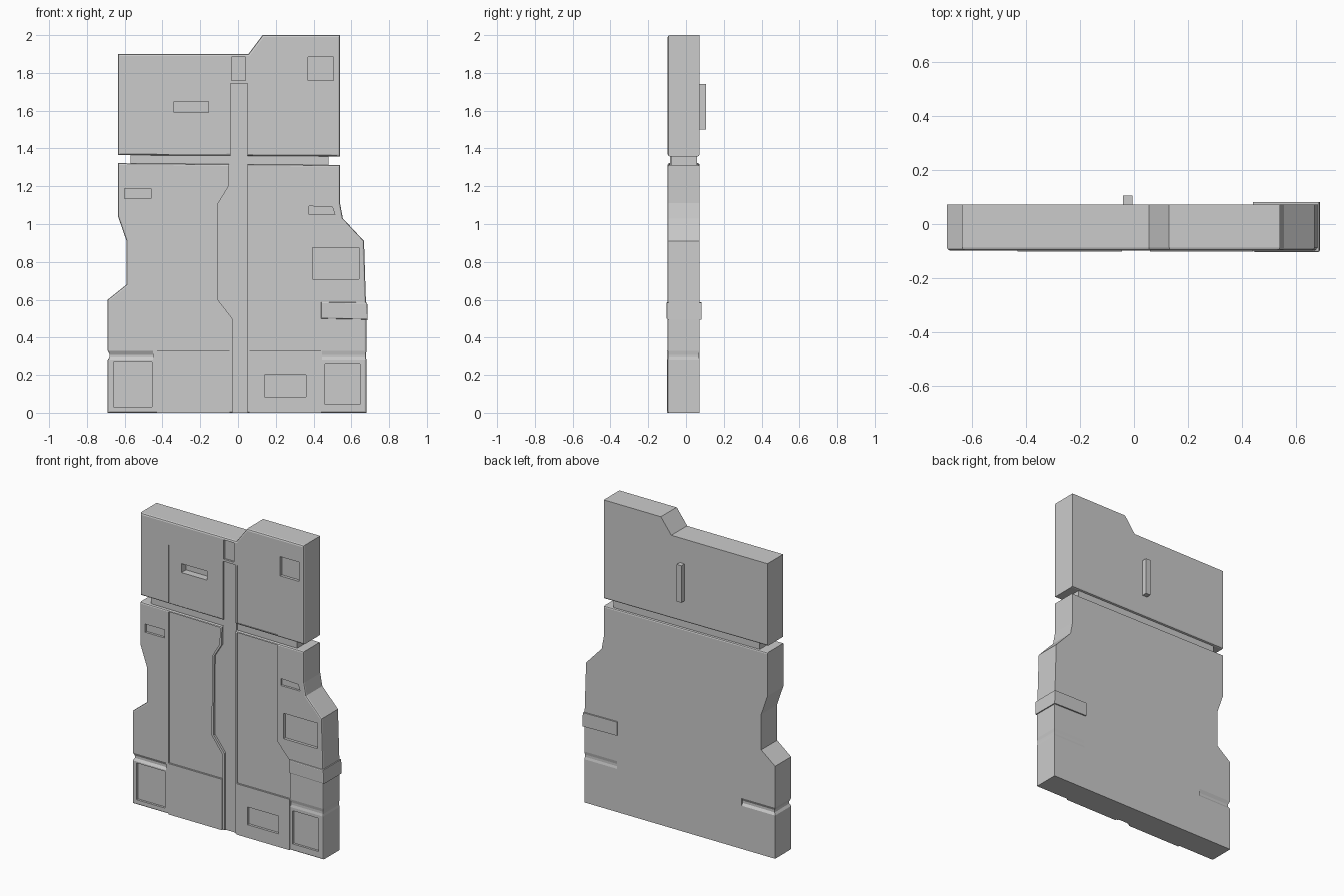
import bpy, bmesh

if "Cube" in bpy.data.objects:
    bpy.data.objects.remove(bpy.data.objects["Cube"])

FRONT, BACK = -0.097, 0.072


def prism(name, pts, y0, y1, bevel=0.0, gap=None):
    """Extrude an x-z outline from y0 to y1, chamfering the front rim and the rim at the gap."""
    bm = bmesh.new()
    face = bm.faces.new([bm.verts.new((x, y0, z)) for x, z in pts])
    ext = bmesh.ops.extrude_face_region(bm, geom=[face])
    for v in ext["geom"]:
        if isinstance(v, bmesh.types.BMVert):
            v.co.y = y1
    bmesh.ops.recalc_face_normals(bm, faces=bm.faces)
    if bevel:
        def rim(e):
            a, b = (v.co for v in e.verts)
            front = abs(a.y - y0) < 1e-5 and abs(b.y - y0) < 1e-5
            back = abs(a.y - y1) < 1e-5 and abs(b.y - y1) < 1e-5
            at_gap = gap is not None and all(gap[0] < c.z < gap[1] for c in (a, b))
            return front or (back and at_gap)
        bmesh.ops.bevel(bm, geom=[e for e in bm.edges if rim(e)], offset=bevel,
                        segments=2, profile=0.5, affect='EDGES', clamp_overlap=True)
    me = bpy.data.meshes.new(name)
    bm.to_mesh(me)
    bm.free()
    ob = bpy.data.objects.new(name, me)
    bpy.context.collection.objects.link(ob)
    return ob


def rect(x0, x1, z0, z1):
    return [(x0, z0), (x1, z0), (x1, z1), (x0, z1)]


def boolean(target, tool, op='DIFFERENCE'):
    mod = target.modifiers.new("bool", 'BOOLEAN')
    mod.operation, mod.object, mod.solver = op, tool, 'EXACT'
    bpy.context.view_layer.objects.active = target
    bpy.ops.object.modifier_apply(modifier=mod.name)
    bpy.data.objects.remove(tool)


def recess(target, pts, depth):
    boolean(target, prism("cutter", pts, FRONT - 0.05, FRONT + depth))


def groove(target, x0, x1, y, depth):
    """Shallow trapezoid groove running along x on the face at y."""
    out = 1 if y > 0 else -1
    section = [(0.02, 0.335), (0.0, 0.33), (-depth, 0.31), (-depth, 0.295), (0.0, 0.28), (0.02, 0.275)]
    bm = bmesh.new()
    a, b = ([bm.verts.new((x, y + out * d, z)) for d, z in section] for x in (x0, x1))
    bm.faces.new(a)
    bm.faces.new(b)
    for i in range(6):
        j = (i + 1) % 6
        bm.faces.new((a[i], a[j], b[j], b[i]))
    bmesh.ops.recalc_face_normals(bm, faces=bm.faces)
    me = bpy.data.meshes.new("groove")
    bm.to_mesh(me)
    bm.free()
    tool = bpy.data.objects.new("groove", me)
    bpy.context.collection.objects.link(tool)
    boolean(target, tool)


# Main slabs
upper = prism("upper_slab", [(-0.635, 1.365), (0.54, 1.358), (0.54, 2.0), (0.13, 2.0),
                             (0.055, 1.9), (-0.635, 1.9)], FRONT, BACK, 0.011, (1.3, 1.4))
lower = prism("lower_slab", [(-0.69, 0), (0.68, 0), (0.68, 0.28), (0.677, 0.295), (0.677, 0.31),
                             (0.68, 0.33), (0.68, 0.5), (0.667, 0.91), (0.555, 1.03),
                             (0.54, 1.11), (0.54, 1.312), (-0.635, 1.322), (-0.635, 1.04),
                             (-0.59, 0.91), (-0.59, 0.68), (-0.69, 0.6), (-0.69, 0.33),
                             (-0.68, 0.31), (-0.68, 0.295), (-0.69, 0.28)],
              FRONT, BACK, 0.009, (1.3, 1.4))

# Raised skirt blocks along the bottom
for x0, x1 in ((-0.43, -0.045), (0.06, 0.44)):
    boolean(lower, prism("skirt", rect(x0, x1, 0.0, 0.33), FRONT - 0.004, -0.05), 'UNION')

# Long panels and the stepped central channel
recess(lower, [(-0.43, 0.331), (-0.045, 0.331), (-0.045, 0.49), (-0.122, 0.595), (-0.118, 1.11),
               (-0.065, 1.2), (-0.06, 1.308), (-0.43, 1.312)], 0.007)
recess(lower, [(0.06, 0.331), (0.44, 0.331), (0.44, 0.58), (0.35, 0.68), (0.35, 1.305),
               (0.06, 1.308)], 0.007)
recess(lower, [(-0.03, -0.05), (0.05, -0.05), (0.05, 1.4), (-0.047, 1.4), (-0.05, 1.2),
               (-0.105, 1.11), (-0.107, 0.6), (-0.03, 0.5)], 0.014)
recess(upper, rect(-0.04, 0.05, 1.3, 1.745), 0.012)
recess(upper, rect(-0.43, -0.06, 1.37, 1.745), 0.003)
recess(upper, rect(0.06, 0.35, 1.37, 1.745), 0.005)

# Pockets
for x0, x1, z0, z1, d in ((-0.035, 0.04, 1.76, 1.885, 0.012), (0.37, 0.505, 1.76, 1.885, 0.018),
                          (-0.34, -0.155, 1.59, 1.648, 0.05)):
    recess(upper, rect(x0, x1, z0, z1), d)
for x0, x1, z0, z1, d in ((-0.6, -0.46, 1.135, 1.188, 0.015), (0.395, 0.64, 0.71, 0.875, 0.018),
                          (-0.66, -0.455, 0.032, 0.27, 0.014), (0.46, 0.645, 0.045, 0.26, 0.014),
                          (0.14, 0.36, 0.085, 0.2, 0.012)):
    recess(lower, rect(x0, x1, z0, z1), d)
recess(lower, [(0.375, 1.05), (0.513, 1.05), (0.5, 1.09), (0.375, 1.095)], 0.014)

# Waist grooves on both sides, front and back
for y in (FRONT, BACK):
    groove(lower, -0.8, -0.45, y, 0.01)
    groove(lower, 0.445, 0.8, y, 0.004)

# Recessed neck across the gap, with the channel strip bridging it
prism("neck", rect(-0.57, 0.48, 1.29, 1.39), -0.079, 0.058)
prism("neck_strip", rect(-0.045, 0.05, 1.29, 1.39), FRONT + 0.012, -0.06)

# Strap wrapped around the right edge
prism("side_strap", [(0.44, 0.5), (0.687, 0.495), (0.684, 0.585), (0.44, 0.588)],
      -0.103, 0.081, 0.006)

# Handle rod on the back
prism("back_rod", rect(-0.04, -0.006, 1.5, 1.74), 0.06, 0.105)
